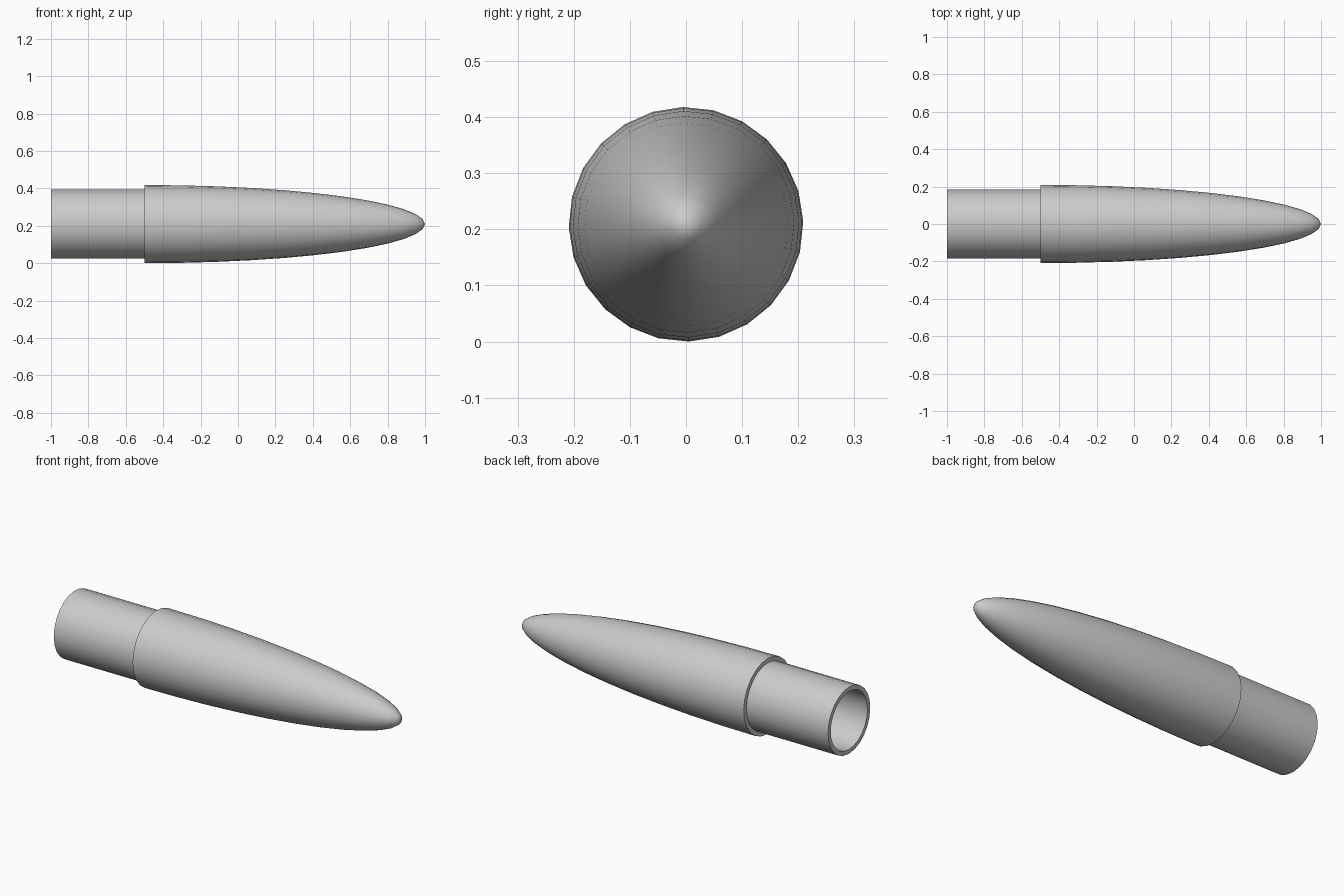
import bpy, bmesh
from math import sin, cos, pi, radians

cube = bpy.data.objects.get("Cube")
if cube:
    bpy.data.objects.remove(cube, do_unlink=True)

SIDES = 24
TURN = radians(1.4)
RADIUS, WALL = 0.209, 0.024
BACK, STEP, TIP = -1.0, -0.5, 1.0
ARC_STEPS = 12

grey = bpy.data.materials.new("light_grey")
grey.use_nodes = True
colour = (0.6, 0.6, 0.6, 1)
grey.diffuse_color = colour
grey.node_tree.nodes["Principled BSDF"].inputs["Base Color"].default_value = colour


def lathe(name, profile, closed=False):
    """Spin (x, radius) points about the long axis; zero radius makes a pole."""
    bm = bmesh.new()
    rings = []
    for x, r in profile:
        if r < 1e-5:
            rings.append([bm.verts.new((x, 0, RADIUS))] * SIDES)
            continue
        angles = [TURN + 2 * pi * i / SIDES for i in range(SIDES)]
        rings.append([bm.verts.new((x, r * cos(a), RADIUS + r * sin(a))) for a in angles])
    pairs = list(zip(rings, rings[1:]))
    if closed:
        pairs.append((rings[-1], rings[0]))
    for a, b in pairs:
        for i in range(SIDES):
            j = (i + 1) % SIDES
            bm.faces.new(list(dict.fromkeys((a[i], a[j], b[j], b[i]))))
    bmesh.ops.recalc_face_normals(bm, faces=bm.faces)
    mesh = bpy.data.meshes.new(name)
    bm.to_mesh(mesh)
    bm.free()
    mesh.materials.append(grey)
    obj = bpy.data.objects.new(name, mesh)
    bpy.context.collection.objects.link(obj)
    bpy.ops.object.select_all(action="DESELECT")
    obj.select_set(True)
    bpy.context.view_layer.objects.active = obj
    bpy.ops.object.shade_smooth_by_angle(angle=radians(35))
    return obj


def ellipse(length, radius):
    """Quarter ellipse from the wide base to the tip."""
    steps = [pi / 2 * i / ARC_STEPS for i in range(ARC_STEPS + 1)]
    return [(STEP + length * sin(t), radius * cos(t)) for t in steps]


# Elliptical nose shell, shoulder tube and hollow bore in one closed skin
outer = ellipse(TIP - STEP, RADIUS)
shoulder = RADIUS - WALL
bore = shoulder - WALL
inner = ellipse(TIP - STEP - WALL, bore)
lathe("nose_cone", [*reversed(inner), (BACK, bore), (BACK, shoulder),
                    (STEP, shoulder), *outer])
